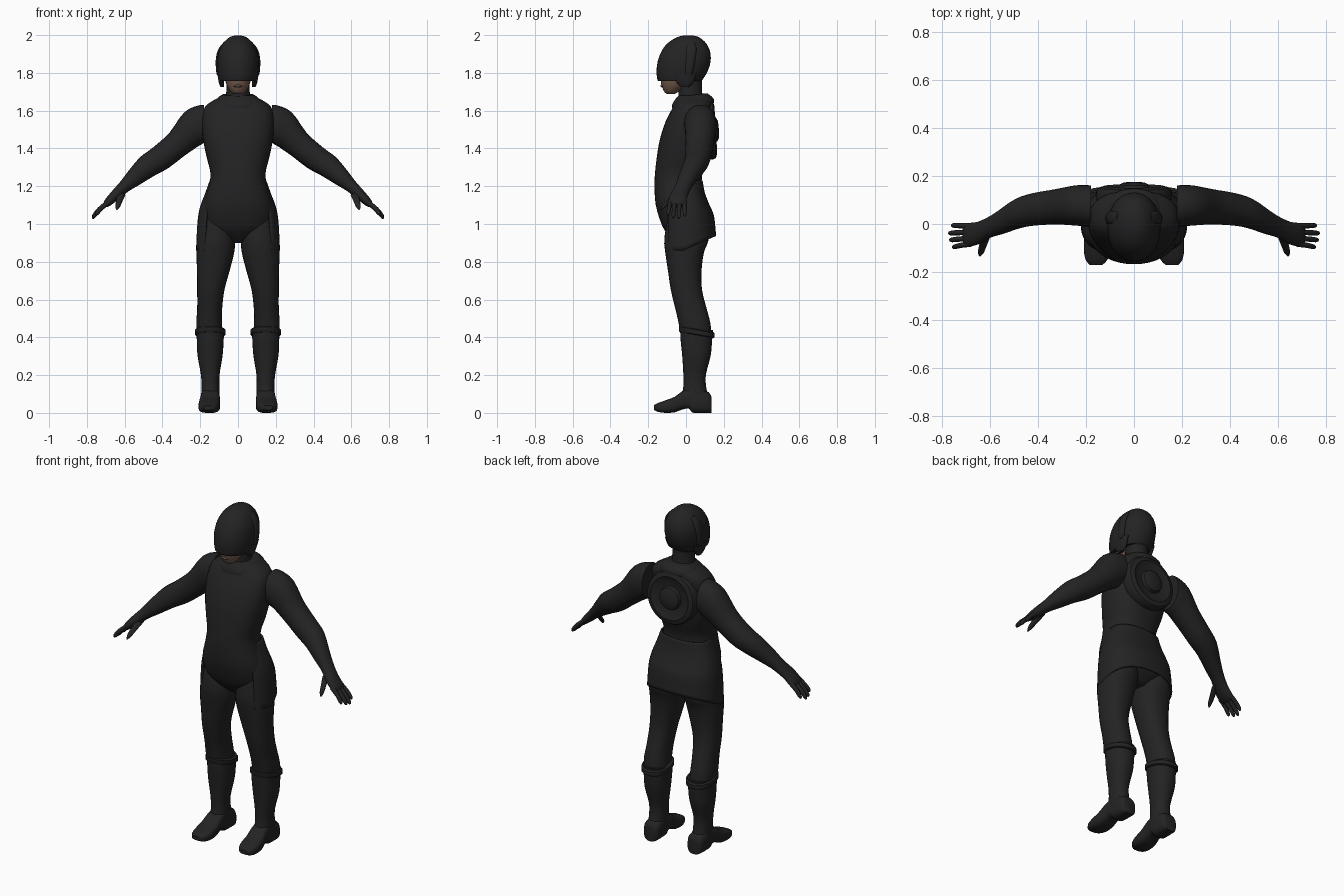
import bpy, bmesh, math
from mathutils import Vector


def material(name, rgb):
    m = bpy.data.materials.new(name)
    m.diffuse_color = (*rgb, 1)
    return m


BLACK = material("suit black", (0.017, 0.017, 0.017))
SKIN = material("skin brown", (0.17, 0.10, 0.07))


def smooth_rows(rows, n):
    """Catmull-Rom interpolation of station rows."""
    if n == 1:
        return rows
    out = []
    for i in range(len(rows) - 1):
        a, b, c, d = rows[max(i - 1, 0)], rows[i], rows[i + 1], rows[min(i + 2, len(rows) - 1)]
        for k in range(n):
            t = k / n
            out.append(tuple(
                0.5 * (2 * q + (r - p) * t + (2 * p - 5 * q + 4 * r - s) * t * t
                       + (3 * q - p - 3 * r + s) * t ** 3)
                for p, q, r, s in zip(a, b, c, d)))
    return out + [rows[-1]]


def finish(name, bm, mat, mirror=False, angle=40, solid=0):
    bmesh.ops.recalc_face_normals(bm, faces=bm.faces[:])
    me = bpy.data.meshes.new(name)
    bm.to_mesh(me)
    bm.free()
    me.materials.append(mat)
    ob = bpy.data.objects.new(name, me)
    bpy.context.collection.objects.link(ob)
    if solid:
        ob.modifiers.new("thickness", 'SOLIDIFY').thickness = solid
    if mirror:
        ob.modifiers.new("mirror", 'MIRROR')
    bpy.ops.object.select_all(action='DESELECT')
    ob.select_set(True)
    bpy.context.view_layer.objects.active = ob
    bpy.ops.object.shade_smooth_by_angle(angle=math.radians(angle))
    return ob


def loft(name, rows, place, mat=BLACK, mirror=False, power=0.9, n=3, seg=28, angle=40):
    """Skin closed superellipse rings; place(row, c, s) puts a ring point."""
    bm = bmesh.new()
    rings = []
    for row in smooth_rows(rows, n):
        ring = []
        for i in range(seg):
            a = 2 * math.pi * i / seg
            c, s = (math.copysign(abs(v) ** power, v) for v in (math.cos(a), math.sin(a)))
            ring.append(bm.verts.new(place(row, c, s)))
        rings.append(ring)
    for p, q in zip(rings, rings[1:]):
        for i in range(seg):
            j = (i + 1) % seg
            bm.faces.new((p[i], p[j], q[j], q[i]))
    bm.faces.new(rings[0])
    bm.faces.new(rings[-1])
    return finish(name, bm, mat, mirror, angle)


def level(tilt=0):
    """Rows (z, centre x, half width, front y, back y)."""
    def place(r, c, s):
        z, cx, rx, yf, yb = r
        y = (yf + yb) / 2 + (yb - yf) / 2 * s
        return Vector((cx + rx * c, y, z + tilt * (y - 0.05)))
    return place


def limb(r, c, s):
    """Rows (x, z, y, radius in xz, radius in y, lean in degrees)."""
    x, z, y, ra, ry, ang = r
    a = math.radians(ang)
    return Vector((x + ra * c * math.sin(a), y + ry * s, z + ra * c * math.cos(a)))


# Torso
loft("torso", [
    (0.90, 0, .05, -.05, .06), (0.95, 0, .14, -.10, .12), (1.0, 0, .185, -.13, .135),
    (1.1, 0, .185, -.16, .11), (1.2, 0, .155, -.167, .085), (1.27, 0, .146, -.164, .088),
    (1.35, 0, .165, -.155, .115), (1.45, 0, .185, -.138, .13), (1.55, 0, .19, -.105, .135),
    (1.62, 0, .175, -.068, .14), (1.66, 0, .12, -.05, .135), (1.68, 0, .08, -.04, .11)],
    level(), power=0.85, seg=36)

# Collar and neck
loft("collar", [(1.63, 0, .125, -.075, .148), (1.65, 0, .122, -.072, .147),
                (1.675, 0, .10, -.055, .125), (1.685, 0, .085, -.045, .11)], level(0.12), n=2)
loft("neck", [(1.63, 0, .07, -.04, .10), (1.70, 0, .062, -.04, .085),
              (1.80, 0, .062, -.04, .085)], level(), power=1)

# Lower face under the visor
loft("lower_face", [(1.688, 0, .022, -.10, -.06), (1.70, 0, .038, -.115, -.04),
                    (1.73, 0, .058, -.128, 0), (1.765, 0, .068, -.134, .02),
                    (1.80, 0, .07, -.13, .03)], level(), SKIN, power=1)
loft("lips", [(1.722, 0, .012, -.128, -.11), (1.73, 0, .025, -.135, -.10),
              (1.738, 0, .012, -.132, -.11)], level(), SKIN, power=1, n=2, seg=16)

# Helmet with cheek guards and ear ridges
loft("helmet", [
    (1.757, 0, .095, -.148, .08), (1.77, 0, .10, -.153, .092), (1.81, 0, .108, -.156, .115),
    (1.86, 0, .110, -.150, .13), (1.91, 0, .102, -.132, .128), (1.955, 0, .08, -.10, .108),
    (1.985, 0, .05, -.055, .075), (1.996, 0, .025, -.022, .047), (1.999, 0, .004, .005, .015)],
    level(), seg=36, power=0.95)
loft("cheek_guard", [(1.725, .083, .010, -.025, .015), (1.75, .088, .014, -.05, .04),
                     (1.80, .092, .018, -.06, .06)], level(), mirror=True, seg=16)
loft("ear_ridge", [(1.79, .102, .010, .0, .03), (1.82, .104, .013, -.005, .04),
                   (1.88, .103, .014, .0, .05), (1.93, .089, .013, .0, .055),
                   (1.965, .064, .009, .01, .045)], level(), mirror=True, seg=16)


# Round pack on the back, turned profile of (radius, y)
def turned(r, c, s):
    return Vector((r[0] * c, r[1] - 0.06 * r[0] * s, 1.5 + r[0] * s))


loft("back_disc", [(.155, .09), (.158, .135), (.150, .150), (.125, .158), (.10, .147),
                   (.068, .145), (.062, .163), (.045, .172), (.003, .174)],
     turned, power=1, n=1, seg=40)

# Coat skirt: open shell round the sides and back
bm = bmesh.new()
shape = [(1.23, .15, -.12, .088), (1.16, .175, -.135, .10), (1.08, .203, -.14, .125),
         (1.0, .215, -.14, .148), (.86, .222, -.14, .16)]
stations = smooth_rows(shape, 4)
N, grid = 36, []
for k, (z, rx, yf, yb) in enumerate(stations):
    t, row = k / (len(stations) - 1), []
    for i in range(N + 1):
        a = math.radians(-40 + 260 * i / N)
        c, s = (math.copysign(abs(v) ** 0.85, v) for v in (math.cos(a), math.sin(a)))
        lift = 0.07 * t * t * max(0, s + 0.1)
        row.append(bm.verts.new((rx * c, s * (yb if s > 0 else -yf), z + lift)))
    grid.append(row)
for p, q in zip(grid, grid[1:]):
    for i in range(N):
        bm.faces.new((p[i], p[i + 1], q[i + 1], q[i]))
finish("coat_skirt", bm, BLACK, solid=0.01)

# Legs
loft("leg", [
    (1.02, .115, .08, -.10, .11), (.92, .115, .098, -.115, .12), (.85, .12, .10, -.11, .095),
    (.75, .131, .086, -.095, .082), (.65, .144, .072, -.08, .085), (.55, .15, .066, -.056, .11),
    (.48, .153, .068, -.04, .128), (.42, .15, .068, -.03, .135)], level(), mirror=True)

# Boots: shaft, cuff and foot
loft("boot_shaft", [
    (.44, .147, .073, -.03, .143), (.38, .147, .071, -.028, .138), (.30, .148, .066, -.02, .13),
    (.20, .147, .049, -.014, .105), (.13, .146, .048, -.015, .108), (.07, .146, .05, -.03, .125)],
    level(), mirror=True)
loft("boot_cuff", [(.413, .147, .076, -.034, .146), (.418, .147, .081, -.038, .152),
                   (.44, .147, .081, -.038, .152), (.445, .147, .073, -.034, .146)],
     level(-0.18), mirror=True, n=1)


def foot(r, c, s):
    y, cx, rx, z0, z1 = r
    return Vector((cx + rx * c, y, max(0.0, (z0 + z1) / 2 + (z1 - z0) / 2 * s)))


loft("boot_foot", [
    (.135, .144, .035, .0, .08), (.12, .145, .048, .0, .11), (.05, .146, .05, .0, .13),
    (.03, .146, .049, .004, .13), (.015, .147, .049, .022, .13), (-.02, .148, .052, .018, .115),
    (-.06, .151, .056, .003, .085), (-.11, .153, .056, .0, .066), (-.15, .156, .045, .006, .052),
    (-.17, .158, .026, .016, .04)], foot, mirror=True, power=0.65, n=2)

# Arms running into the palms
loft("arm", [
    (.18, 1.53, .075, .10, .085, 0), (.20, 1.525, .076, .103, .086, 5),
    (.25, 1.50, .077, .098, .083, 20), (.32, 1.425, .072, .073, .074, 35),
    (.41, 1.35, .062, .068, .068, 38), (.48, 1.305, .045, .062, .063, 38),
    (.55, 1.245, .01, .047, .052, 38), (.60, 1.20, -.013, .034, .044, 38),
    (.65, 1.152, -.038, .028, .047, 40), (.69, 1.113, -.045, .021, .049, 42),
    (.705, 1.097, -.046, .012, .042, 45)], limb, mirror=True, power=0.95)

# Fingers and thumb
for i, (y0, y1, reach) in enumerate([(-.008, -.006, .9), (-.034, -.038, 1.05),
                                     (-.060, -.066, 1.0), (-.083, -.095, .85)]):
    loft("finger_%d" % (i + 1), [
        (.68, 1.12, y0, .014, .012, 42),
        (.68 + .05 * reach, 1.12 - .04 * reach, (y0 + y1) / 2, .013, .011, 50),
        (.68 + .078 * reach, 1.12 - .074 * reach, y1, .011, .010, 60),
        (.68 + .085 * reach, 1.12 - .088 * reach, y1, .004, .004, 62)],
        limb, mirror=True, power=1, seg=12)
loft("thumb", [(.615, 1.165, -.045, .022, .018, 60), (.628, 1.125, -.085, .017, .016, 70),
               (.637, 1.095, -.115, .013, .013, 75), (.642, 1.075, -.13, .004, .005, 75)],
     limb, mirror=True, power=1, seg=12)
